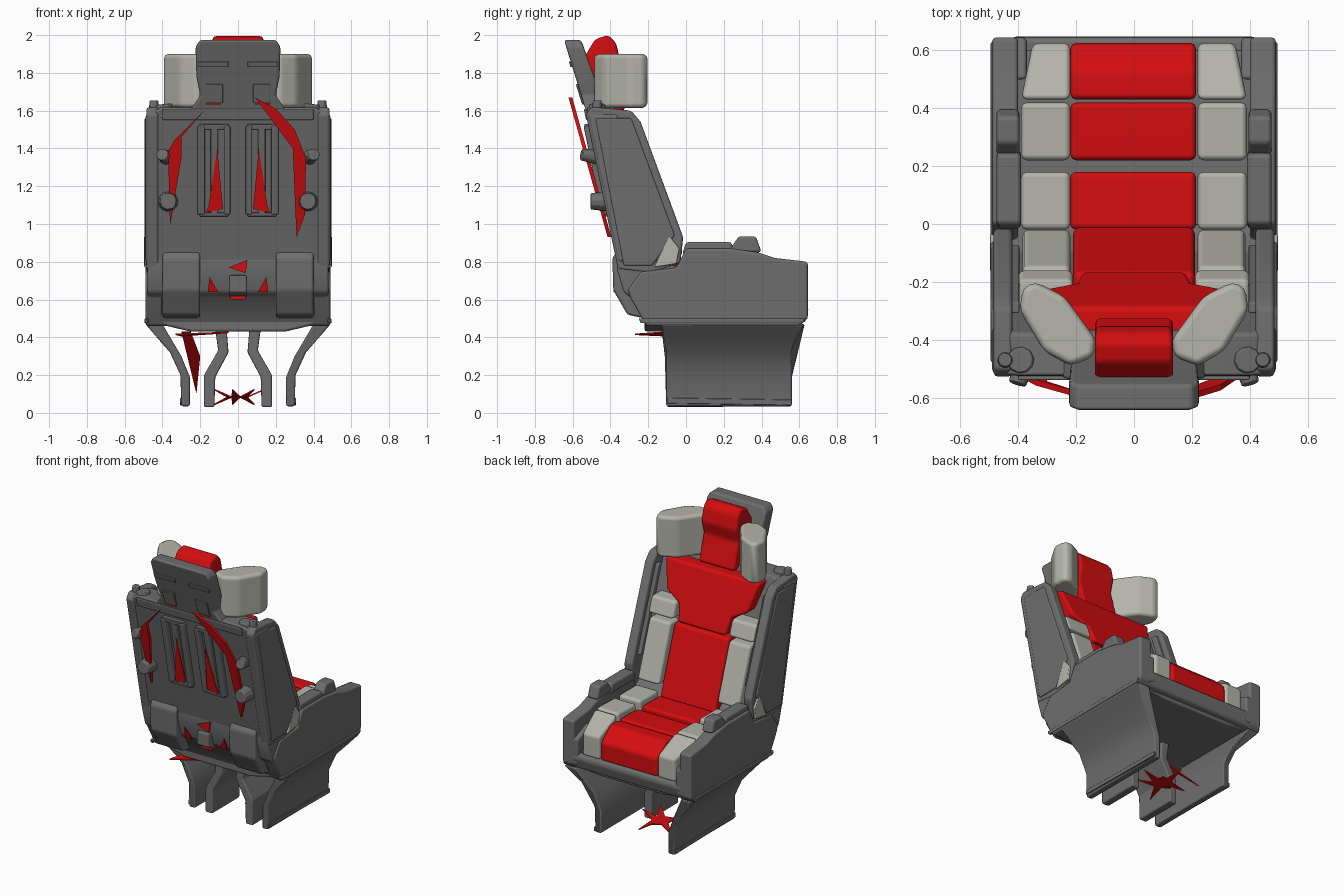
import bpy, bmesh, math
from mathutils import Vector


def material(name, rgb):
    m = bpy.data.materials.new(name)
    m.diffuse_color = (*rgb, 1)
    return m


GREY = material("shell_grey", (0.155, 0.155, 0.155))
LIGHT = material("bolster_grey", (0.46, 0.46, 0.41))
RED = material("cushion_red", (0.66, 0.004, 0.005))


def loft(name, a, b, mat, bevel=0.015):
    """Solid between two matching loops of 3D points, edges rounded."""
    bm = bmesh.new()
    va, vb = [bm.verts.new(p) for p in a], [bm.verts.new(p) for p in b]
    n = len(a)
    bm.faces.new(va)
    bm.faces.new(vb[::-1])
    for i in range(n):
        bm.faces.new((va[i], vb[i], vb[(i + 1) % n], va[(i + 1) % n]))
    bmesh.ops.recalc_face_normals(bm, faces=bm.faces)
    me = bpy.data.meshes.new(name)
    bm.to_mesh(me)
    bm.free()
    me.materials.append(mat)
    ob = bpy.data.objects.new(name, me)
    bpy.context.collection.objects.link(ob)
    if bevel:
        for p in me.polygons:
            p.use_smooth = True
        mod = ob.modifiers.new("round", 'BEVEL')
        mod.width, mod.segments, mod.harden_normals = bevel, 2, True
        mod.limit_method, mod.angle_limit = 'ANGLE', math.radians(25)
    return ob


def prism(name, x0, x1, profile, mat, bevel=0.015):
    """Side profile (y, z) extruded across x."""
    return loft(name, [(x0, *p) for p in profile], [(x1, *p) for p in profile], mat, bevel)


def pair(name, x0, x1, profile, mat, bevel=0.015):
    for side, s in SIDES:
        prism(f"{name}_{side}", s * x0, s * x1, profile, mat, bevel)


def plate(name, outline, front, back, mat, bevel=0.015):
    """Outline (x, z) between two y surfaces given as functions of z."""
    return loft(name, [(x, front(z), z) for x, z in outline],
                [(x, back(z), z) for x, z in outline], mat, bevel)


def rect(x0, x1, z0, z1):
    return [(x0, z0), (x1, z0), (x1, z1), (x0, z1)]


def rear(z, off=0.0):      # sloping rear surface of the backrest
    return -0.36 - (z - 0.8) * 0.205 - off


def face(z, off=0.0):      # sloping front surface of the back cushions
    return -0.30 + (1.6 - z) * 0.35 + off


SIDES = (("right", 1), ("left", -1))

# Shell: backrest, tail, seat pan
plate("back_shell", [(-0.49, 0.8), (0.49, 0.8), (0.49, 1.58), (0.4, 1.62), (-0.4, 1.62), (-0.49, 1.58)],
      rear, lambda z: face(z, -0.07), GREY)
prism("lower_back_shell", -0.48, 0.48,
      [(-0.36, 0.84), (-0.365, 0.76), (-0.33, 0.64), (-0.28, 0.6), (-0.21, 0.46),
       (0.0, 0.46), (0.0, 0.72), (-0.12, 0.84)], GREY)
loft("seat_pan", [(x, -0.22, z) for x, z in ((-0.46, 0.48), (-0.25, 0.43), (0.25, 0.43), (0.46, 0.48), (0.46, 0.64), (-0.46, 0.64))],
     [(x, 0.60, z) for x, z in ((-0.46, 0.48), (-0.25, 0.45), (0.25, 0.45), (0.46, 0.48), (0.46, 0.60), (-0.46, 0.60))], GREY)
prism("front_lip", -0.42, 0.42, [(0.56, 0.46), (0.63, 0.48), (0.65, 0.55), (0.64, 0.58), (0.54, 0.58)], GREY)
pair("front_corner", 0.37, 0.43, [(0.5, 0.5), (0.645, 0.5), (0.645, 0.68), (0.5, 0.74)], GREY)

# Seat sides with armrest bumps
pair("seat_side", 0.40, 0.49,
     [(-0.31, 0.65), (-0.24, 0.75), (-0.05, 0.77), (0.0, 0.87), (0.24, 0.87), (0.38, 0.85),
      (0.47, 0.82), (0.645, 0.80), (0.645, 0.5), (0.6, 0.46), (-0.21, 0.46), (-0.29, 0.6)], GREY)
pair("armrest_rear", 0.39, 0.475, [(-0.02, 0.84), (0.0, 0.905), (0.24, 0.905), (0.26, 0.84)], GREY)
pair("armrest_grip", 0.395, 0.475, [(0.22, 0.85), (0.28, 0.935), (0.37, 0.935), (0.40, 0.85)], GREY)
pair("side_rail", 0.475, 0.495, [(-0.24, 0.475), (0.62, 0.475), (0.63, 0.50), (-0.25, 0.50)], GREY, 0.005)

# Back wings with raised panels and lower clips
pair("back_wing", 0.42, 0.485,
     [(-0.53, 1.58), (-0.5, 1.62), (-0.29, 1.6), (-0.24, 1.54), (-0.015, 0.93),
      (-0.03, 0.79), (-0.19, 0.74), (-0.36, 0.76)], GREY)
pair("wing_panel", 0.48, 0.495, [(-0.48, 1.56), (-0.29, 1.56), (-0.06, 0.94), (-0.18, 0.78), (-0.33, 0.78)], GREY, 0.008)
pair("wing_inner_rib", 0.395, 0.425, [(-0.31, 1.53), (-0.27, 1.53), (-0.07, 0.98), (-0.12, 0.98)], GREY, 0.008)
pair("wing_clip", 0.478, 0.497, [(-0.17, 0.77), (-0.05, 0.79), (-0.035, 0.87), (-0.09, 0.94)], LIGHT, 0.006)


def knob(name, centre, axis, radius, length, mat=GREY, sides=10):
    axis = Vector(axis).normalized()
    u = axis.orthogonal().normalized()
    v = axis.cross(u)
    ring = [u * math.cos(t) * radius + v * math.sin(t) * radius
            for t in (2 * math.pi * i / sides for i in range(sides))]
    c = Vector(centre)
    loft(name, [c + r - axis * length / 2 for r in ring],
         [c + r * 0.8 + axis * length / 2 for r in ring], mat, 0.006)


for side, s in SIDES:
    knob(f"shoulder_knob_{side}", (s * 0.39, -0.47, 1.60), (0.1 * s, 0, 1), 0.055, 0.07)
    knob(f"shoulder_pin_{side}", (s * 0.445, -0.47, 1.62), (0, 0, 1), 0.03, 0.07)
    knob(f"upper_strap_post_{side}", (s * 0.39, -0.51, 1.36), (0.3 * s, -1, 0.2), 0.04, 0.09)
    knob(f"lower_strap_post_{side}", (s * 0.37, -0.46, 1.12), (0, -1, 0), 0.055, 0.09)

# Rear details: twin ribbed vents, boxes, centre latch, cross ridge
for side, s in SIDES:
    for i, (x0, x1, off) in enumerate(((0.04, 0.075, 0.035), (0.175, 0.215, 0.035), (0.105, 0.145, 0.03))):
        plate(f"vent_rib_{side}_{i}", rect(s * x0, s * x1, 1.05, 1.52),
              lambda z: rear(z, off), lambda z: rear(z, -0.01), GREY, 0.008)
    for z0, z1 in ((1.04, 1.06), (1.5, 1.53)):
        plate(f"vent_frame_{side}", rect(s * 0.05, s * 0.205, z0, z1),
              lambda z: rear(z, 0.03), lambda z: rear(z, -0.01), GREY, 0.005)
    # red lining showing through the gaps
    plate(f"vent_red_lining_{side}", [(s * 0.08, 1.08), (s * 0.17, 1.06), (s * 0.155, 1.1), (s * 0.11, 1.4)],
          lambda z: rear(z, 0.034), lambda z: rear(z, 0.028), RED, 0)
    plate(f"rear_red_tab_{side}", [(s * 0.105, 0.64), (s * 0.16, 0.64), (s * 0.15, 0.72)],
          lambda z: -0.345 - (z - 0.64) * 0.3, lambda z: -0.337 - (z - 0.64) * 0.3, RED, 0)
pair("rear_box", 0.2, 0.40, [(-0.355, 0.87), (-0.39, 0.82), (-0.385, 0.65), (-0.31, 0.52), (-0.22, 0.5), (-0.25, 0.87)], GREY)
prism("rear_latch", -0.045, 0.045, [(-0.385, 0.73), (-0.385, 0.64), (-0.32, 0.61), (-0.28, 0.72)], GREY, 0.008)
plate("rear_red_flag", [(-0.05, 0.77), (0.04, 0.74), (0.05, 0.81)], lambda z: -0.375, lambda z: -0.365, RED, 0)
prism("rear_red_foot", -0.04, 0.04, [(-0.34, 0.60), (-0.34, 0.625), (-0.28, 0.625), (-0.28, 0.60)], RED, 0)
plate("rear_top_ridge", rect(-0.4, 0.4, 1.55, 1.61), lambda z: rear(z, 0.015), rear, GREY, 0.008)

# Headrest shell, cushion, side wings
plate("headrest_shell", [(-0.27, 1.58), (0.27, 1.58), (0.2, 1.68), (0.22, 1.78), (0.225, 1.94), (0.2, 1.975),
                         (-0.2, 1.975), (-0.225, 1.94), (-0.22, 1.78), (-0.2, 1.68)],
      lambda z: -0.53 - (z - 1.6) * 0.31, lambda z: -0.42 - (z - 1.6) * 0.36, GREY)
for s in (1, -1):
    for x0, x1, z0, z1 in ((0.05, 0.21, 1.83, 1.86), (0.08, 0.17, 1.64, 1.74)):
        plate("headrest_pad", rect(s * x0, s * x1, z0, z1), lambda z: -0.54 - (z - 1.6) * 0.31,
              lambda z: -0.525 - (z - 1.6) * 0.31, GREY, 0.004)
    plate("headrest_red_edge", rect(s * 0.09, s * 0.17, 1.632, 1.64), lambda z: -0.55, lambda z: -0.54, RED, 0)
prism("headrest_cushion", -0.135, 0.135,
      [(-0.54, 1.88), (-0.48, 1.98), (-0.41, 2.0), (-0.37, 1.96), (-0.35, 1.87),
       (-0.375, 1.78), (-0.32, 1.6), (-0.44, 1.58)], RED, 0.02)
wing_plan = [(0.13, -0.40), (0.24, -0.25), (0.34, -0.2), (0.385, -0.22), (0.395, -0.3), (0.31, -0.44), (0.22, -0.49), (0.14, -0.46)]
for side, s in SIDES:
    loft(f"headrest_wing_{side}", [(s * x, y, 1.615) for x, y in wing_plan],
         [(s * x, y, 1.90) for x, y in wing_plan], LIGHT, 0.04)

# Back cushions: T-shaped chest pad, lumbar pad, bolsters
plate("chest_cushion", [(-0.18, 1.23), (0.18, 1.23), (0.2, 1.34), (0.31, 1.4), (0.36, 1.59),
                        (-0.36, 1.59), (-0.31, 1.4), (-0.2, 1.34)],
      lambda z: face(z, 0.01), lambda z: face(z, -0.12), RED, 0.02)
plate("lumbar_cushion", rect(-0.21, 0.21, 0.76, 1.22), face, lambda z: face(z, -0.12), RED, 0.02)
for side, s in SIDES:
    for name, x0, x1, z0, z1 in (("lumbar", 0.22, 0.385, 0.84, 1.22), ("rib", 0.21, 0.40, 1.24, 1.35)):
        plate(f"{name}_bolster_{side}", rect(s * x0, s * x1, z0, z1),
              lambda z: face(z, 0.02), lambda z: face(z, -0.1), LIGHT, 0.02)

# Seat cushions and bolsters, front row sloping down
rows = [(-0.02, 0.18, 0.78, 0.78), (0.22, 0.42, 0.78, 0.785), (0.43, 0.625, 0.785, 0.70)]
for i, (y0, y1, za, zb) in enumerate(rows):
    mid = ((y0 + y1) / 2, max(za, zb))
    prism(f"seat_cushion_{i}", -0.22, 0.215, [(y0, 0.57), (y1, 0.57), (y1, zb), mid, (y0, za)], RED, 0.02)
    for side, s in SIDES:
        base = [(s * 0.22, y0), (s * 0.39, y0), (s * (0.39 if i < 2 else 0.35), y1), (s * 0.22, y1)]
        tops = [za + 0.03, za + 0.03, zb + 0.03, zb + 0.03]
        loft(f"seat_bolster_{i}_{side}", [(x, y, 0.57) for x, y in base],
             [(x, y, z) for (x, y), z in zip(base, tops)], LIGHT, 0.02)

# Legs: bent sheet panels flaring at the top, long outer and short inner ones
outer = [(0.40, 0.47), (0.30, 0.3), (0.255, 0.19), (0.255, 0.035), (0.30, 0.035), (0.305, 0.2), (0.36, 0.32), (0.43, 0.40), (0.49, 0.47)]
inner = [(0.06, 0.44), (0.05, 0.32), (0.12, 0.19), (0.125, 0.03), (0.18, 0.03), (0.18, 0.2), (0.105, 0.33), (0.12, 0.44)]
for side, s in SIDES:
    for name, pts, y0, y1, k in (("outer_leg", outer, -0.105, 0.56, 0.7), ("inner_leg", inner, -0.1, 0.2, 0)):
        loft(f"{name}_{side}", [(s * x, y0 - k * 0.5 * max(0, z - 0.39), z) for x, z in pts],
             [(s * x, y1 + k * max(0, z - 0.37), z) for x, z in pts], GREY, 0.01)
    for y in (0.03, 0.15, 0.35, 0.46):
        loft(f"leg_gusset_{side}", [(s * 0.30, y, 0.29), (s * 0.40, y, 0.38), (s * 0.345, y, 0.30)],
             [(s * 0.30, y + 0.03, 0.29), (s * 0.40, y + 0.03, 0.38), (s * 0.345, y + 0.03, 0.30)], GREY, 0)
pair("leg_rail", 0.295, 0.315, [(-0.09, 0.245), (0.56, 0.245), (0.56, 0.275), (-0.09, 0.275)], GREY, 0.005)
pair("leg_foot_rail", 0.295, 0.308, [(-0.10, 0.05), (0.56, 0.04), (0.56, 0.07), (-0.10, 0.08)], GREY, 0.004)

# Loose red straps on the rear and scraps below
strap_y = lambda z: -0.415 - (z - 0.93) * 0.28
plate("rear_strap_right", [(0.09, 1.67), (0.2, 1.61), (0.3, 1.5), (0.36, 1.35), (0.355, 1.05), (0.31, 0.93), (0.29, 1.4)],
      strap_y, lambda z: strap_y(z) + 0.02, RED, 0)
plate("rear_strap_left", [(-0.17, 1.61), (-0.34, 1.44), (-0.37, 1.38), (-0.36, 0.99), (-0.3, 1.35), (-0.3, 1.46)],
      strap_y, lambda z: strap_y(z) + 0.02, RED, 0)
hang_y = lambda z: 0.36 - (z - 0.1) * 1.1
plate("hanging_strap_left", [(-0.3, 0.43), (-0.22, 0.1), (-0.2, 0.3), (-0.25, 0.43)],
      hang_y, lambda z: hang_y(z) + 0.01, RED, 0)
loft("under_flap", [(-0.33, -0.27, 0.42), (-0.05, -0.13, 0.43), (-0.3, -0.12, 0.415)],
     [(-0.33, -0.27, 0.412), (-0.05, -0.13, 0.422), (-0.3, -0.12, 0.405)], RED, 0)
star = []
for i in range(14):
    t, r = math.pi * i / 7, (0.14 if i % 2 == 0 else 0.055)
    star.append((r * math.cos(t), 0.27 + 1.1 * r * math.sin(t), 0.08 + (0.04 * (-1) ** (i // 2) if i % 2 == 0 else 0)))
loft("lower_scrap", star, [(x, y, z + 0.008) for x, y, z in star], RED, 0)
